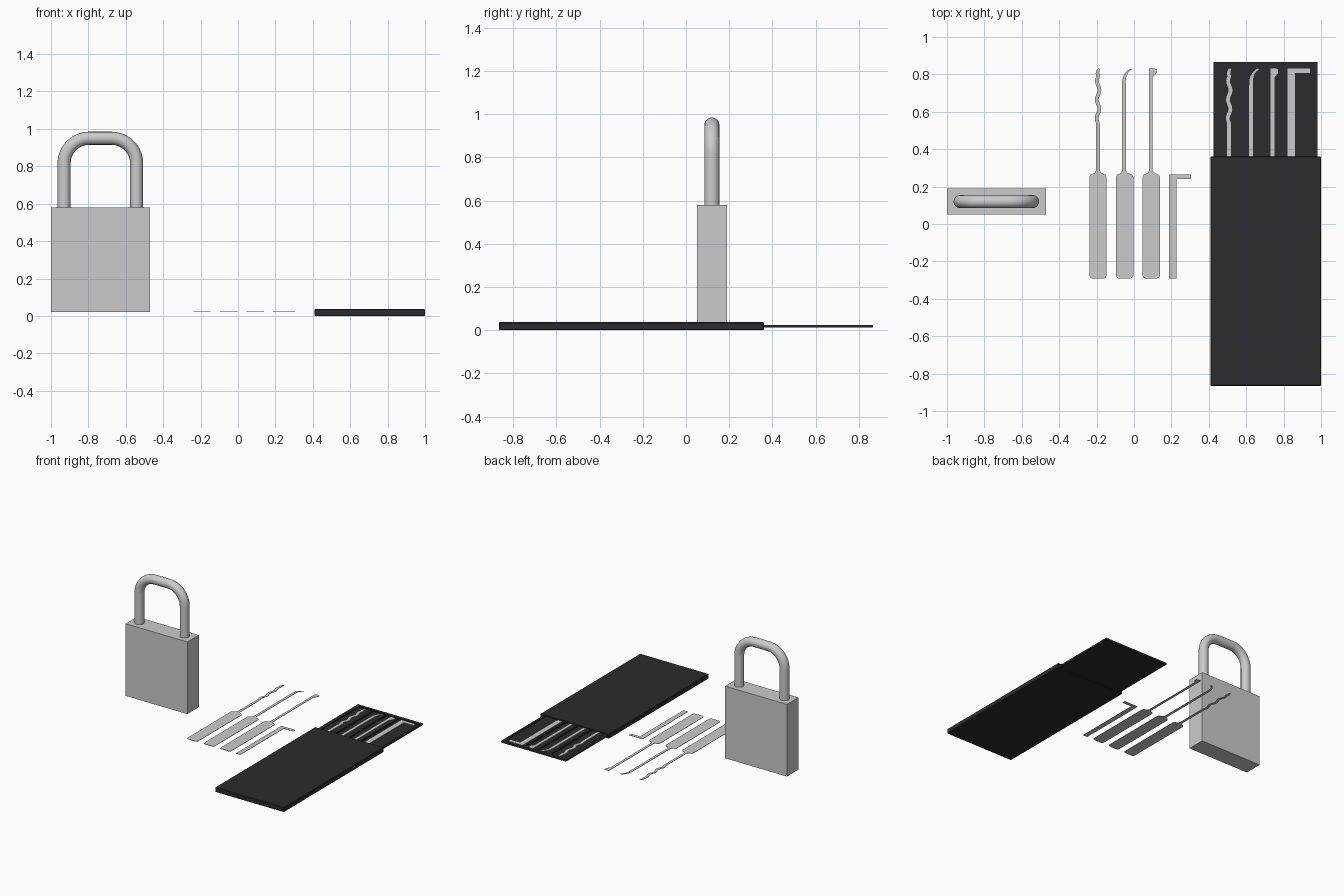
import bpy, bmesh, math
from mathutils import Vector

if "Cube" in bpy.data.objects:
    bpy.data.objects.remove(bpy.data.objects["Cube"])

black = bpy.data.materials.new("black_plastic")
black.diffuse_color = (0.025, 0.025, 0.025, 1)
black.use_nodes = True
black.node_tree.nodes["Principled BSDF"].inputs["Base Color"].default_value = black.diffuse_color


def finish(name, bm, mat=None):
    bmesh.ops.recalc_face_normals(bm, faces=bm.faces)
    me = bpy.data.meshes.new(name)
    bm.to_mesh(me)
    bm.free()
    ob = bpy.data.objects.new(name, me)
    bpy.context.collection.objects.link(ob)
    if mat:
        me.materials.append(mat)
    return ob


def add_box(bm, x0, x1, y0, y1, z0, z1):
    vs = bmesh.ops.create_cube(bm, size=1)["verts"]
    for v in vs:
        v.co = Vector((x1 if v.co.x > 0 else x0,
                       y1 if v.co.y > 0 else y0,
                       z1 if v.co.z > 0 else z0))


def plate(name, pts, z, dx=0.0, dy=0.0, t=0.003):
    """Thin flat plate extruded from an outline."""
    bm = bmesh.new()
    f = bm.faces.new([bm.verts.new((x + dx, y + dy, z)) for x, y in pts])
    r = bmesh.ops.extrude_face_region(bm, geom=[f])
    for v in r["geom"]:
        if isinstance(v, bmesh.types.BMVert):
            v.co.z += t
    return finish(name, bm)


def pick_outline(path):
    """Rounded handle (0.092 wide) with a shaft following (x, y, width)."""
    left, right = [], []
    for i, (x, y, w) in enumerate(path):
        a, b = path[max(i - 1, 0)], path[min(i + 1, len(path) - 1)]
        d = Vector((b[0] - a[0], b[1] - a[1])).normalized() * w / 2
        left.append((x - d.y, y + d.x))
        right.append((x + d.y, y - d.x))
    h, b, t, c = 0.046, -0.292, 0.268, 0.016
    return ([(-h, t - c), (-h, b + c), (-h + 0.005, b + 0.005), (-h + c, b),
             (h - c, b), (h - 0.005, b + 0.005), (h, b + c), (h, t - c),
             (h - 0.005, t - 0.005), (h - c, t), (0.018, 0.272)]
            + right + left[::-1]
            + [(-0.018, 0.272), (-h + c, t), (-h + 0.005, t - 0.005)])


# Shaft centre lines: rake (wavy), hook, half diamond
W = 0.02
rake = [(0, 0.285, W), (0, 0.53, W)]
for i in range(25):
    u = i / 24
    rake.append((-0.007 * math.sin(u * 5 * math.pi) + 0.002 * u, 0.54 + 0.25 * u, W))
rake += [(-0.003, 0.805, 0.019), (0.001, 0.82, 0.016), (0.007, 0.831, 0.008)]

hook = [(-0.004, 0.285, W), (-0.004, 0.74, W)]
for i in range(1, 11):
    a = math.radians(8 * i)
    hook.append((0.044 - 0.048 * math.cos(a), 0.755 + 0.073 * math.sin(a), W - 0.0013 * i))

diamond = pick_outline([(-0.002, 0.285, W), (-0.002, 0.832, W)])
i = diamond.index(next(p for p in diamond if p[1] > 0.83))
diamond[i:i + 1] = [(0.008, 0.785), (0.018, 0.795), (0.027, 0.808), (0.027, 0.828), (0.008, 0.833)]

tension = [(0, -0.292), (0.038, -0.292), (0.038, 0.24), (0.118, 0.24), (0.118, 0.265), (0, 0.265)]

# Each tool: outline, loose x, x in the case, case y shift
tools = {
    "rake_pick": (pick_outline(rake), -0.193, 0.508, 0),
    "hook_pick": (pick_outline(hook), -0.05, 0.63, 0),
    "half_diamond_pick": (diamond, 0.092, 0.743, 0),
    "tension_wrench": (tension, 0.188, 0.822, 0.567),
}
for name, (pts, x, cx, cy) in tools.items():
    plate(name, pts, 0.02, x)
    plate("cased_" + name, pts, 0.018, cx, cy)

# Case tray: floor, rim and dividers
bm = bmesh.new()
y0, y1 = -0.34, 0.865
add_box(bm, 0.425, 0.982, y0, y1, 0.012, 0.018)
for a, b in [(0.425, 0.452), (0.568, 0.577), (0.683, 0.692), (0.789, 0.798), (0.967, 0.982)]:
    add_box(bm, a, b, y0, y1, 0.017, 0.025)
add_box(bm, 0.425, 0.982, 0.842, y1, 0.017, 0.025)
add_box(bm, 0.425, 0.982, y0, y0 + 0.02, 0.017, 0.025)
finish("case_tray", bm, black)

# Case sleeve: hollow, open towards the tray
bm = bmesh.new()
add_box(bm, 0.41, 1.0, -0.865, 0.36, 0, 0.037)
face = max(bm.faces, key=lambda f: f.calc_center_median().y)
inner = [bm.verts.new((0.705 + (v.co.x - 0.705) * 0.95, 0.36,
                       0.028 if v.co.z > 0.02 else 0.01)) for v in face.verts]
outer = list(face.verts)
deep = [bm.verts.new((v.co.x, -0.845, v.co.z)) for v in inner]
bm.faces.remove(face)
for i in range(4):
    j = (i + 1) % 4
    bm.faces.new((outer[i], outer[j], inner[j], inner[i]))
    bm.faces.new((inner[i], inner[j], deep[j], deep[i]))
bm.faces.new(deep)
sleeve = finish("case_sleeve", bm, black)
bev = sleeve.modifiers.new("bevel", "BEVEL")
bev.width, bev.segments = 0.003, 1

# Padlock body
bm = bmesh.new()
add_box(bm, -1.0, -0.47, 0.05, 0.19, 0.02, 0.58)
finish("padlock_body", bm)

# Padlock shackle: round bar swept along a rounded arch
xl, xr, top, r, seg = -0.93, -0.542, 0.95, 0.135, 16
path = [(xl, 0.5)]
for i in range(seg + 1):
    a = math.pi - math.pi / 2 * i / seg
    path.append((xl + r + r * math.cos(a), top - r + r * math.sin(a)))
path += [(xl + xr - x, z) for x, z in path[::-1]]
cu = bpy.data.curves.new("padlock_shackle", "CURVE")
cu.dimensions = "3D"
cu.bevel_depth = 0.035
cu.bevel_resolution = 6
cu.use_fill_caps = True
sp = cu.splines.new("POLY")
sp.points.add(len(path) - 1)
for p, (x, z) in zip(sp.points, path):
    p.co = (x, 0.12, z, 1)
shackle = bpy.data.objects.new("padlock_shackle", cu)
bpy.context.collection.objects.link(shackle)
bpy.context.view_layer.objects.active = shackle
shackle.select_set(True)
bpy.ops.object.convert(target="MESH")
bpy.ops.object.shade_smooth_by_angle(angle=math.radians(40))
